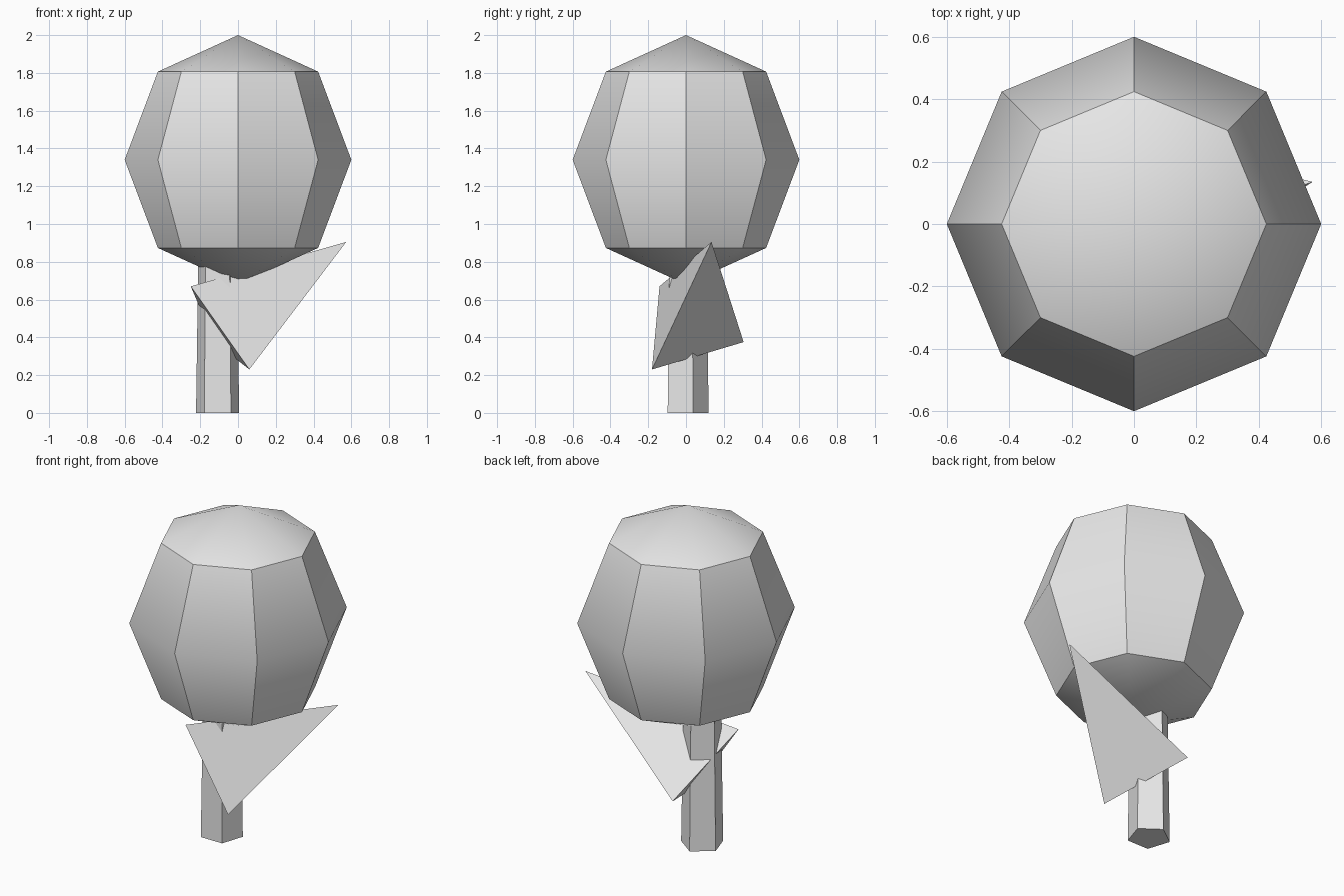
import bpy
import bmesh
from math import radians
from mathutils import Matrix, Vector

cube = bpy.data.objects.get("Cube")
if cube:
    bpy.data.objects.remove(cube, do_unlink=True)

GREY = (0.8, 0.8, 0.8, 1.0)
material = bpy.data.materials.new("light grey")
material.use_nodes = True
material.diffuse_color = GREY
material.node_tree.nodes["Principled BSDF"].inputs["Base Color"].default_value = GREY


def add_part(name, bm, location, smooth_angle=None):
    """Turn a bmesh into a named object, optionally smooth below an angle."""
    bmesh.ops.recalc_face_normals(bm, faces=bm.faces[:])
    mesh = bpy.data.meshes.new(name)
    bm.to_mesh(mesh)
    bm.free()
    mesh.materials.append(material)
    if smooth_angle:
        mesh.shade_smooth()
        mesh.set_sharp_from_angle(angle=radians(smooth_angle))
    obj = bpy.data.objects.new(name, mesh)
    obj.location = location
    bpy.context.collection.objects.link(obj)
    return obj


# Faceted crown, slightly taller than wide
bm = bmesh.new()
bmesh.ops.create_uvsphere(bm, u_segments=8, v_segments=4, radius=0.6,
                          matrix=Matrix.Diagonal((1, 1, 1.1, 1)))
add_part("crown", bm, (0, 0, 1.34), smooth_angle=40)

# Five-sided trunk, tapering a little, with one corner towards the back
TRUNK_HEIGHT = 1.0
bm = bmesh.new()
bmesh.ops.create_cone(bm, cap_ends=True, segments=5, radius1=0.12, radius2=0.105,
                      depth=TRUNK_HEIGHT)
back = max(bm.verts, key=lambda v: v.co.y)
turn = Vector((0, 1)).angle_signed(back.co.xy)
bmesh.ops.rotate(bm, verts=bm.verts[:], matrix=Matrix.Rotation(turn, 3, "Z"))
add_part("trunk", bm, (-0.108, 0, TRUNK_HEIGHT / 2))

# Three-sided pointed branch: wide base around the trunk, tip up to the left
bm = bmesh.new()
base = [bm.verts.new(p) for p in ((0.06, -0.18, 0.23),
                                  (-0.25, -0.14, 0.67),
                                  (-0.125, 0.305, 0.375))]
tip = bm.verts.new((0.573, 0.135, 0.905))
bm.faces.new(base)
for i in range(3):
    bm.faces.new((base[i], base[i - 1], tip))
add_part("branch", bm, (0, 0, 0))
